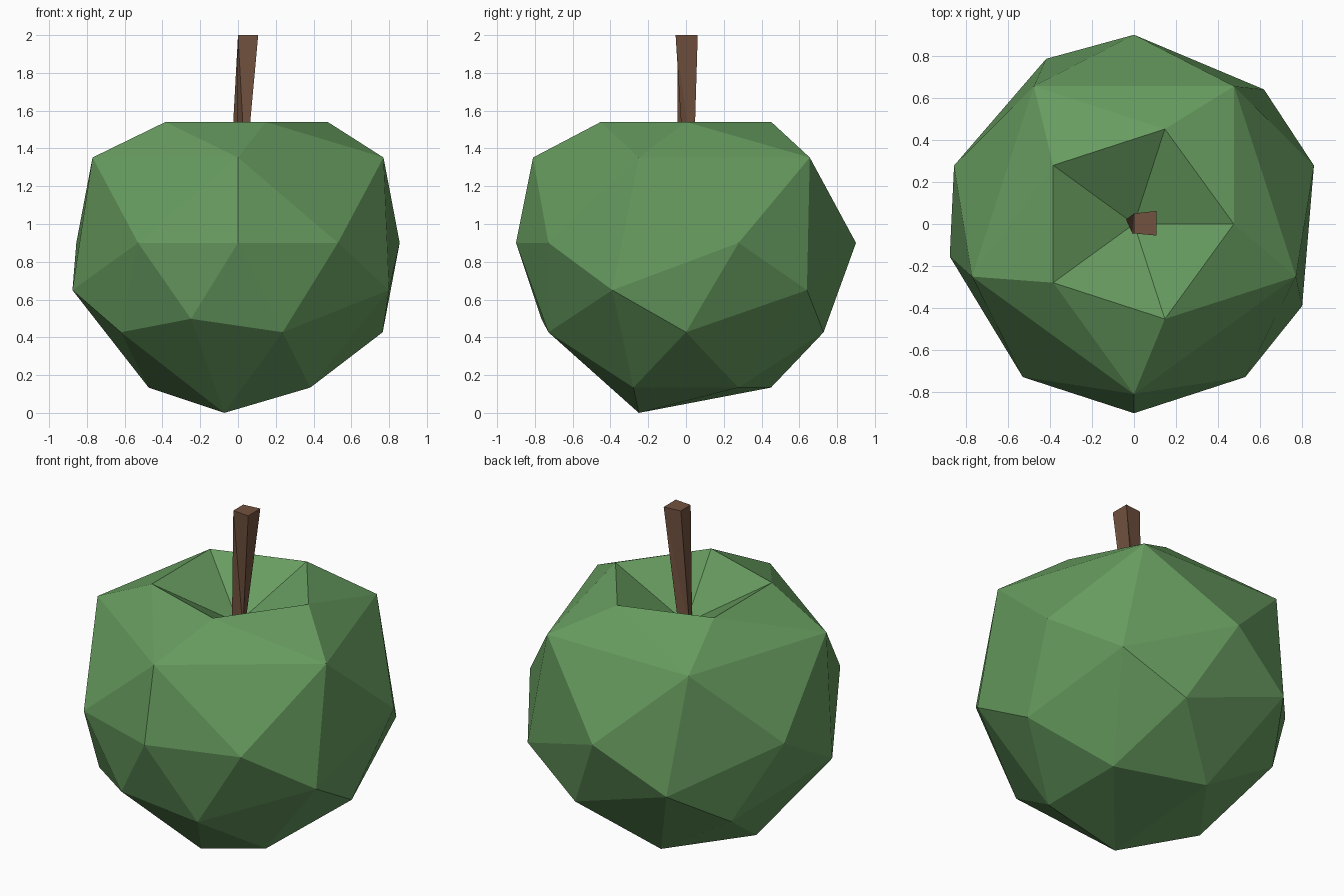
import bpy, bmesh, math

if "Cube" in bpy.data.objects:
    bpy.data.objects.remove(bpy.data.objects["Cube"])


def material(name, rgb):
    m = bpy.data.materials.new(name)
    m.diffuse_color = (*rgb, 1)
    m.use_nodes = True
    m.node_tree.nodes["Principled BSDF"].inputs["Base Color"].default_value = m.diffuse_color
    return m


def ring(r, z, start, count):
    # points every 72 degrees on a level circle
    return [(r * math.cos(math.radians(start + 72 * k)),
             r * math.sin(math.radians(start + 72 * k)), z) for k in range(count)]


def finish(bm, name, mat):
    bmesh.ops.recalc_face_normals(bm, faces=bm.faces[:])
    me = bpy.data.meshes.new(name)
    bm.to_mesh(me)
    bm.free()
    me.materials.append(mat)
    ob = bpy.data.objects.new(name, me)
    bpy.context.collection.objects.link(ob)
    return ob


green = material("apple green", (0.135, 0.33, 0.115))
brown = material("stem brown", (0.17, 0.085, 0.05))

# Apple body: faceted rings, skinned by a convex hull
points = (ring(0.475, 1.54, 0, 5)         # rim of the hollow
          + ring(0.81, 1.352, -90, 5)     # shoulder
          + ring(0.9, 0.9, 18, 5)         # equator
          + [(0, -0.9, 0.9)]
          + ring(0.89, 0.65, -26, 4)      # belly
          + [(-0.249, -0.766, 0.498)]
          + ring(0.766, 0.427, 0, 5)      # lower belly
          + ring(0.473, 0.134, -36, 4)    # base
          + [(-0.073, -0.25, 0)])         # lowest point
bm = bmesh.new()
for p in points:
    bm.verts.new(p)
bmesh.ops.convex_hull(bm, input=bm.verts[:])

# Hollow at the top: replace the flat cap by a sunken fan
cap = [f for f in bm.faces if all(v.co.z > 1.53 for v in f.verts)]
bmesh.ops.delete(bm, geom=cap, context='FACES')
rim = [e for e in bm.edges if e.is_boundary]
centre = bm.verts.new((0, 0, 1.3))
for e in rim:
    bm.faces.new((e.verts[0], e.verts[1], centre))
finish(bm, "apple_body", green)

# Stem: leaning, flared four-sided stick
bm = bmesh.new()
low = [bm.verts.new((x, y, 1.27)) for x, y in
       ((-0.04, 0.02), (-0.01, -0.045), (0.04, -0.01), (0.02, 0.04))]
top = [bm.verts.new((x, y, 2.0)) for x, y in
       ((0.0, 0.05), (0.0, -0.045), (0.107, -0.055), (0.107, 0.062))]
bm.faces.new(low)
bm.faces.new(top)
for i in range(4):
    j = (i + 1) % 4
    bm.faces.new((low[i], low[j], top[i]))
    bm.faces.new((low[j], top[j], top[i]))
finish(bm, "stem", brown)
